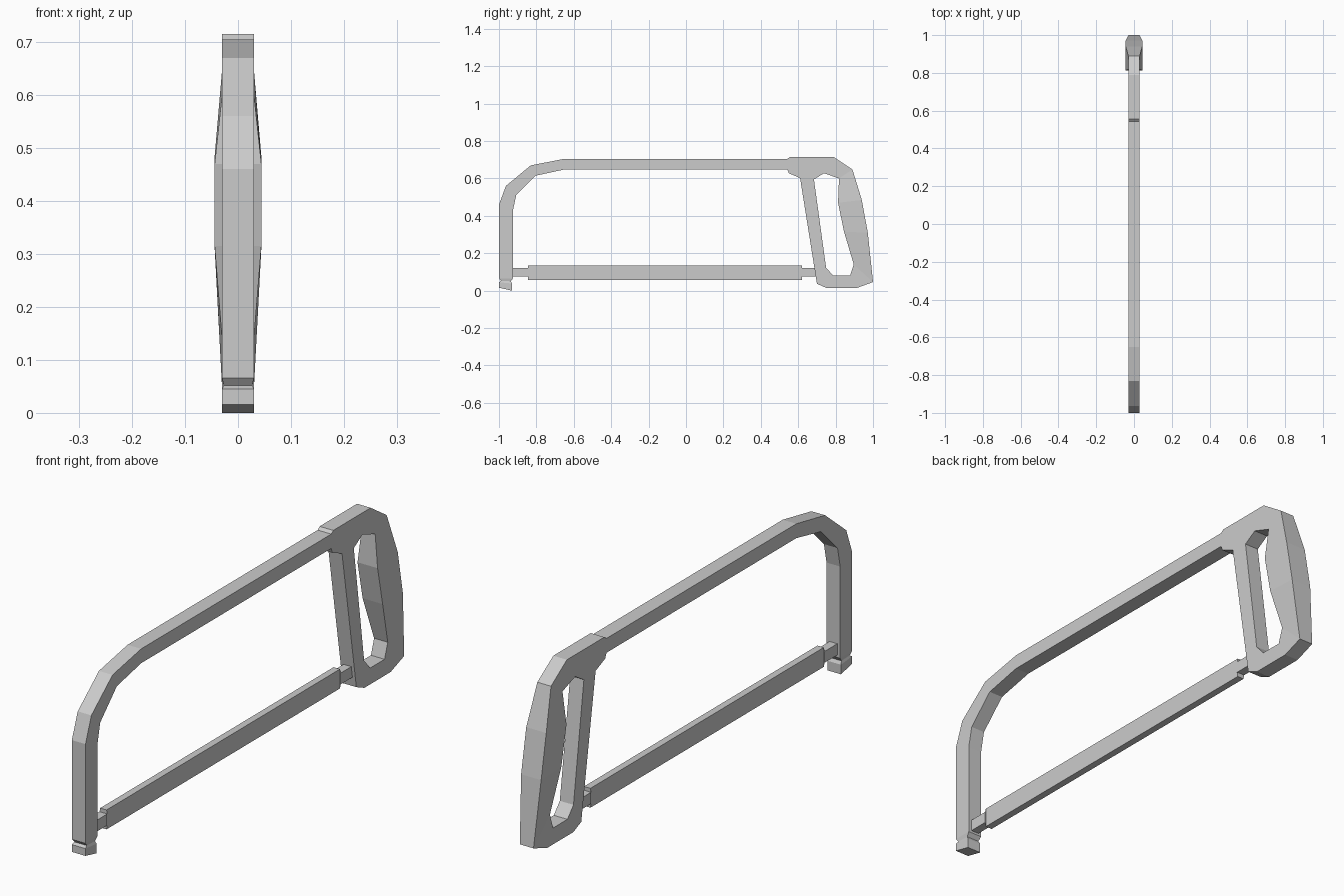
import bpy, bmesh


def loft(name, sections, closed=False):
    """Skin rectangular sections given as ((y, z) outer, (y, z) inner, half width)."""
    bm = bmesh.new()
    rings = [[bm.verts.new(p) for p in ((-w, *a), (w, *a), (w, *b), (-w, *b))]
             for a, b, w in sections]
    pairs = list(zip(rings, rings[1:]))
    if closed:
        pairs.append((rings[-1], rings[0]))
    else:
        bm.faces.new(rings[0])
        bm.faces.new(rings[-1])
    for r, s in pairs:
        for i in range(4):
            j = (i + 1) % 4
            bm.faces.new((r[i], r[j], s[j], s[i]))
    bmesh.ops.recalc_face_normals(bm, faces=bm.faces[:])
    mesh = bpy.data.meshes.new(name)
    bm.to_mesh(mesh)
    bm.free()
    obj = bpy.data.objects.new(name, mesh)
    bpy.context.collection.objects.link(obj)
    return obj


W = 0.03       # half width of frame and handle
GRIP = 0.044   # half width of the swollen grip

# Bent frame, from the flared foot up and along the top bar
loft("frame", [
    ((-1.0, 0.016), (-0.93, 0.0), W),
    ((-1.0, 0.045), (-0.93, 0.038), W),
    ((-0.988, 0.052), (-0.937, 0.05), 0.027),
    ((-1.0, 0.066), (-0.925, 0.066), W),
    ((-1.0, 0.46), (-0.925, 0.43), W),
    ((-0.963, 0.56), (-0.908, 0.51), W),
    ((-0.83, 0.67), (-0.803, 0.615), W),
    ((-0.65, 0.705), (-0.65, 0.648), W),
    ((0.55, 0.705), (0.55, 0.648), W),
])

# Handle ring: front strut, top, swollen grip, bottom
loft("handle", [
    ((0.61, 0.602), (0.684, 0.595), W),
    ((0.79, 0.715), (0.738, 0.628), W),
    ((0.89, 0.648), (0.818, 0.60), W),
    ((0.94, 0.485), (0.813, 0.47), GRIP),
    ((0.972, 0.31), (0.845, 0.315), GRIP),
    ((1.0, 0.046), (0.897, 0.14), W),
    ((0.915, 0.015), (0.877, 0.08), W),
    ((0.75, 0.015), (0.787, 0.08), W),
    ((0.70, 0.037), (0.749, 0.123), W),
], closed=True)

# Socket joining the handle to the top bar
loft("handle_socket", [
    ((0.54, 0.703), (0.543, 0.645), W),
    ((0.555, 0.715), (0.55, 0.628), W),
    ((0.79, 0.715), (0.61, 0.602), W),
])

# Blade with a narrow tab at each end
blade = [(-0.935, 0.12, 0.075, 0.017), (-0.845, 0.12, 0.075, 0.017),
         (-0.845, 0.135, 0.058, 0.014), (0.62, 0.135, 0.058, 0.014),
         (0.62, 0.12, 0.075, 0.017), (0.70, 0.12, 0.075, 0.017)]
loft("blade", [((y, top), (y, low), w) for y, top, low, w in blade])
